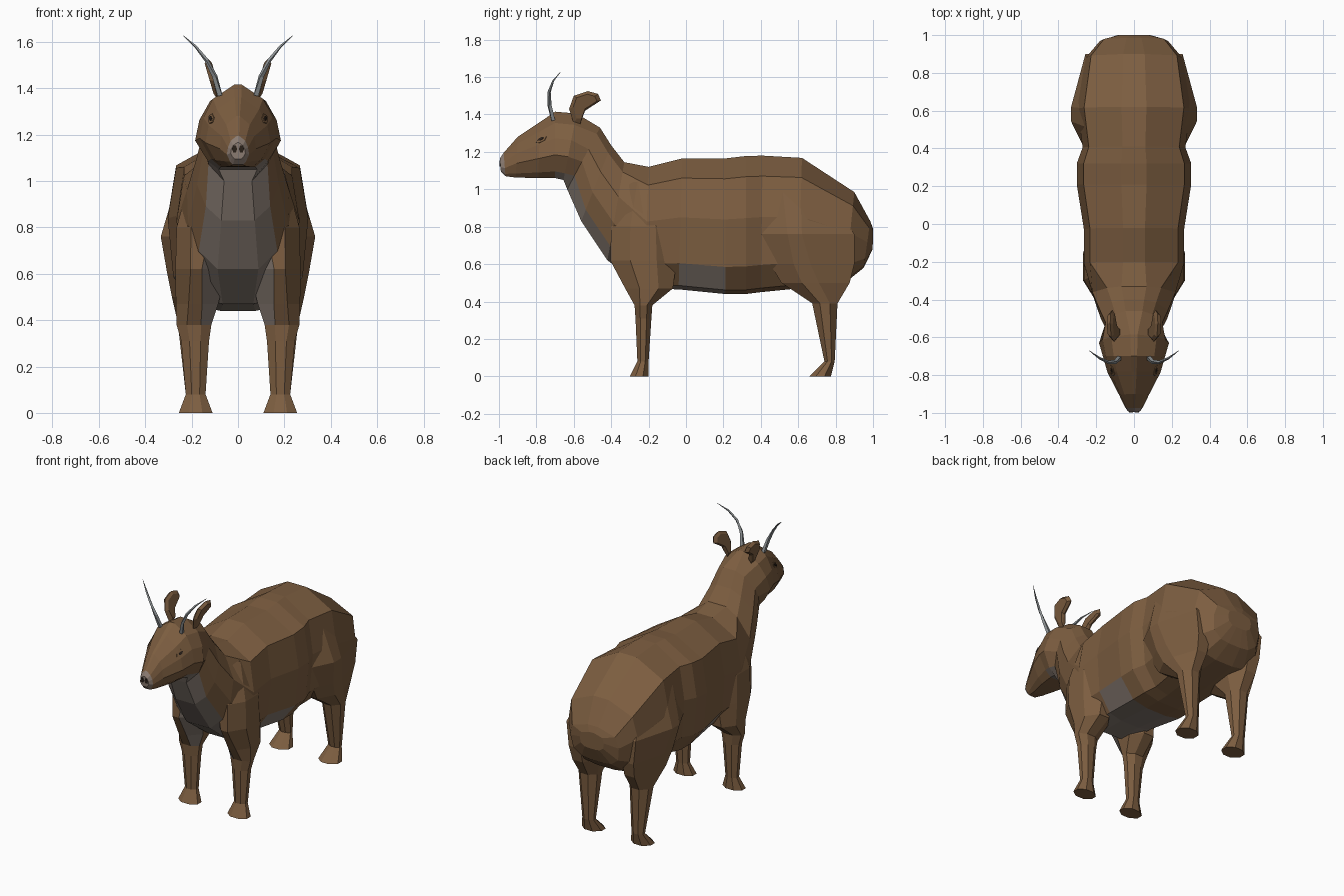
import bpy, bmesh, math
from mathutils import Vector
from mathutils.bvhtree import BVHTree

if "Cube" in bpy.data.objects:
    bpy.data.objects.remove(bpy.data.objects["Cube"])


def material(name, rgb):
    m = bpy.data.materials.new(name)
    m.diffuse_color = (*rgb, 1)
    m.use_nodes = True
    m.node_tree.nodes["Principled BSDF"].inputs["Base Color"].default_value = m.diffuse_color
    return m


BROWN = material("brown coat", (0.205, 0.112, 0.052))
GREY = material("grey chest", (0.235, 0.192, 0.162))
HORN = material("grey horn", (0.28, 0.30, 0.31))
NOSE = material("pale nose", (0.27, 0.21, 0.175))
DARK = material("dark eye", (0.025, 0.016, 0.011))


def loft(name, rings, mats, rule=None, mirror=False):
    """Skin a list of equal rings; rule(face, row, column) gives a material index."""
    bm = bmesh.new()
    rows = [[bm.verts.new(p) for p in r] for r in rings]
    n = len(rows[0])
    info = {}
    for i in range(len(rows) - 1):
        for j in range(n):
            k = (j + 1) % n
            f = bm.faces.new((rows[i][j], rows[i][k], rows[i + 1][k], rows[i + 1][j]))
            info[f] = (i, j)
    info[bm.faces.new(rows[0])] = (-1, -1)
    info[bm.faces.new(rows[-1])] = (len(rows), -1)
    bmesh.ops.recalc_face_normals(bm, faces=bm.faces[:])
    if rule:
        for f, (i, j) in info.items():
            f.material_index = rule(f, i, j)
    me = bpy.data.meshes.new(name)
    bm.to_mesh(me)
    tree = BVHTree.FromBMesh(bm)
    bm.free()
    ob = bpy.data.objects.new(name, me)
    bpy.context.collection.objects.link(ob)
    for m in mats:
        me.materials.append(m)
    if mirror:
        mod = ob.modifiers.new("mirror", 'MIRROR')
        mod.use_mirror_merge = False
    return tree


# Half cross-sections: (fraction from top to bottom, fraction of half width)
BODY = [(0, .22), (.15, .88), (.45, 1), (.8, .92), (.97, .6), (1, .25)]
NECK = [(0, .3), (.1, .65), (.35, 1), (.62, .98), (.85, .77), (1, .4)]
THROAT = [(0, .3), (.1, .65), (.35, 1), (.55, .98), (.78, .85), (1, .4)]
HEAD = [(0, .1), (.17, .65), (.4, .9), (.65, 1), (.9, .7), (1, .45)]

# Torso, neck and head: top y, top z, bottom y, bottom z, half width, shape
SECTIONS = [
    (-.995, 1.165, -.99, 1.095, .032, HEAD),
    (-.975, 1.195, -.965, 1.07, .048, HEAD),
    (-.90, 1.28, -.91, 1.063, .078, HEAD),
    (-.78, 1.36, -.79, 1.06, .14, HEAD),
    (-.70, 1.415, -.70, 1.06, .165, HEAD),
    (-.585, 1.405, -.655, 1.05, .185, HEAD),
    (-.46, 1.33, -.635, 1.0, .15, THROAT),
    (-.40, 1.235, -.56, .83, .18, NECK),
    (-.33, 1.145, -.42, .62, .22, NECK),
    (-.20, 1.12, -.22, .47, .265, BODY),
    (-.02, 1.165, -.04, .465, .265, BODY),
    (.21, 1.165, .21, .44, .303, BODY),
    (.32, 1.178, .32, .44, .303, BODY),
    (.41, 1.18, .40, .45, .272, BODY),
    (.62, 1.168, .60, .47, .30, BODY),
    (.90, .985, .85, .50, .258, BODY),
    (.985, .83, .95, .58, .18, BODY),
    (1.0, .79, .998, .68, .09, BODY),
]


def section(ty, tz, by, bz, w, shape):
    right = [(w * f, ty + (by - ty) * t, tz + (bz - tz) * t) for t, f in shape]
    return right + [(-x, y, z) for x, y, z in reversed(right)]


def body_colour(face, i, j):
    if i <= 0:
        return 2
    strip = min(j, 10 - j) if j <= 10 else 0
    if j == 11 or i < 4 or i > 10:
        return 0
    return int(strip >= 4 or (strip == 3 and i == 10))


skin = loft("body_and_head", [section(*s) for s in SECTIONS],
            [BROWN, GREY, NOSE], body_colour)


# Legs: z, inner x, outer x, front y, back y, inner bevel, outer side start and end
def leg_ring(z, x0, x1, y0, y1, ci=.3, oa=.3, ob=.7):
    w, d = x1 - x0, y1 - y0
    return [(x0 + w * ci, y0, z), (x1 - w * .3, y0, z), (x1, y0 + d * oa, z),
            (x1, y0 + d * ob, z), (x1 - w * .3, y1, z), (x0 + w * .3, y1, z),
            (x0, y1 - d * .3, z), (x0, y0 + d * .3, z)]


FRONT = [(0, .11, .255, -.30, -.20), (.08, .14, .225, -.26, -.20),
         (.31, .125, .245, -.27, -.185), (.38, .115, .265, -.275, -.18),
         (.47, .085, .268, -.325, -.07, .38), (.62, .05, .27, -.405, -.05, .48),
         (.80, .06, .265, -.40, -.06), (1.04, .06, .20, -.32, -.12)]
HIND = [(0, .11, .255, .66, .775), (.08, .14, .225, .74, .795),
        (.39, .12, .26, .675, .81), (.50, .10, .285, .51, .875, .3, .3, .55),
        (.60, .09, .305, .45, .90, .3, .28, .48),
        (.76, .08, .333, .39, .90, .3, .3, .45),
        (1.0, .06, .262, .42, .74, .3, .3, .6)]


def leg_colour(face, i, j):
    return int(face.normal.x < -.25 and face.normal.y < -.2
               and .38 < face.calc_center_median().z < .75)


loft("front_leg", [leg_ring(*r) for r in FRONT], [BROWN, GREY], leg_colour, True)
loft("hind_leg", [leg_ring(*r) for r in HIND], [BROWN], None, True)

# Ears: a leaf outline given thickness, leaning outward as it rises
EAR = [(-.60, 1.35), (-.625, 1.43), (-.60, 1.50), (-.525, 1.525), (-.47, 1.51),
       (-.455, 1.475), (-.54, 1.42), (-.565, 1.35)]
cy, cz = -.54, 1.46


def ear_ring(offset, size):
    return [(.09 + .22 * (z - 1.36) + offset,
             cy + (y - cy) * size, cz + (z - cz) * size) for y, z in EAR]


loft("ear", [ear_ring(-.014, .75), ear_ring(0, 1), ear_ring(.018, .75)], [BROWN], None, True)

# Horns: tapering four-sided sweep
HORN_PATH = [(.078, -.71, 1.37, .014), (.10, -.73, 1.45, .012), (.135, -.732, 1.52, .009),
             (.183, -.71, 1.58, .006), (.238, -.67, 1.628, .001)]


def horn_ring(i):
    p = Vector(HORN_PATH[i][:3])
    a = Vector(HORN_PATH[max(i - 1, 0)][:3])
    b = Vector(HORN_PATH[min(i + 1, len(HORN_PATH) - 1)][:3])
    q = (b - a).to_track_quat('Z', 'Y')
    r = HORN_PATH[i][3]
    return [p + q @ Vector((r * math.cos(t * math.pi / 2), r * math.sin(t * math.pi / 2), 0))
            for t in range(4)]


loft("horn", [horn_ring(i) for i in range(len(HORN_PATH))], [HORN], None, True)


# Eyelids, eyes and nostrils: thin plates laid on the skin
def plate(name, start, direction, a, b, mat, tilt=0, top=.004, sides=6):
    hit, normal, _, _ = skin.ray_cast(Vector(start), Vector(direction))
    if normal.dot(Vector(direction)) > 0:
        normal = -normal
    up = (Vector((0, 0, 1)) - normal * normal.z).normalized()
    side = up.cross(normal)
    rings = []
    for h in (-.002, top):
        ring = []
        for k in range(sides):
            t = 2 * math.pi * k / sides
            u, v = a * math.cos(t), b * math.sin(t)
            ring.append(hit + normal * h + side * (u * math.cos(tilt) - v * math.sin(tilt))
                        + up * (u * math.sin(tilt) + v * math.cos(tilt)))
        rings.append(ring)
    loft(name, rings, [mat], None, True)


EYE = (.6, -.775, 1.268)
plate("eyelid", EYE, (-1, 0, 0), .034, .02, BROWN, .5, .003)
plate("eye", EYE, (-1, 0, 0), .018, .008, DARK, .5, .006)
plate("nostril", (.015, -1.3, 1.138), (0, 1, 0), .011, .018, DARK)
